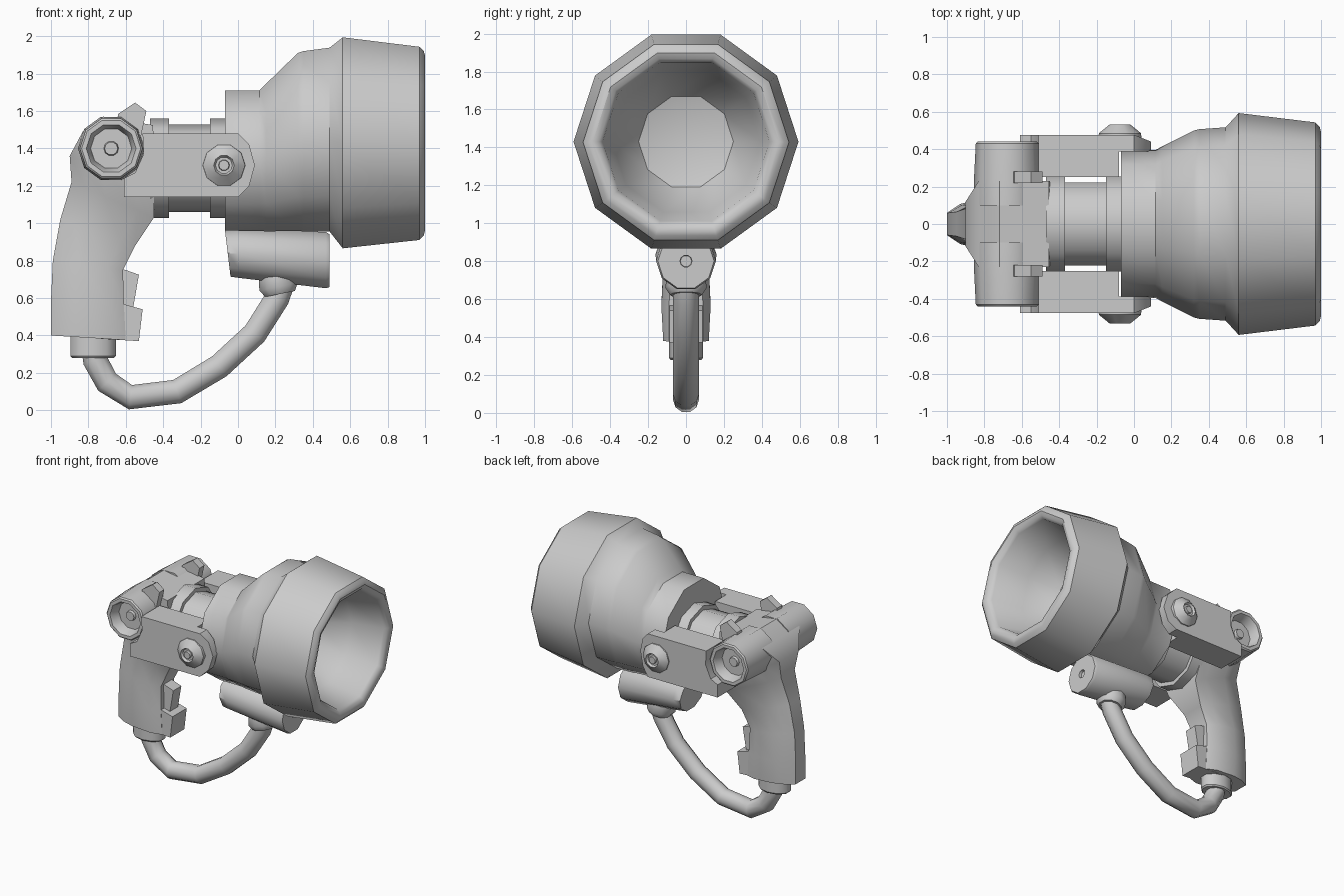
import bpy, bmesh
from math import cos, sin, tau, radians
from mathutils import Vector

old = bpy.data.objects.get("Cube")
if old:
    bpy.data.objects.remove(old, do_unlink=True)

grey = bpy.data.materials.new("plain grey")
grey.use_nodes = True
COLOUR = (0.6, 0.6, 0.6, 1)
grey.diffuse_color = COLOUR
grey.node_tree.nodes["Principled BSDF"].inputs["Base Color"].default_value = COLOUR


def loft(name, rings, angle=40):
    """Skin a list of equal-length rings and cap both ends."""
    bm = bmesh.new()
    loops = [[bm.verts.new(p) for p in ring] for ring in rings]
    n = len(rings[0])
    for a, b in zip(loops, loops[1:]):
        for i in range(n):
            j = (i + 1) % n
            bm.faces.new((a[i], a[j], b[j], b[i]))
    bm.faces.new(loops[0])
    bm.faces.new(loops[-1])
    bmesh.ops.remove_doubles(bm, verts=bm.verts, dist=0.0005)
    bmesh.ops.recalc_face_normals(bm, faces=bm.faces)
    mesh = bpy.data.meshes.new(name)
    bm.to_mesh(mesh)
    bm.free()
    mesh.materials.append(grey)
    mesh.shade_smooth()
    mesh.set_sharp_from_angle(angle=radians(angle))
    obj = bpy.data.objects.new(name, mesh)
    bpy.context.collection.objects.link(obj)
    return obj


def circle(centre, u, v, r, n=10):
    return [Vector(centre) + r * (cos(tau * i / n) * u + sin(tau * i / n) * v)
            for i in range(n)]


def turned(name, origin, axis, profile, n=10, side=(0, 1, 0)):
    """Turn a profile of (distance, radius) pairs around an axis."""
    d, u = Vector(axis).normalized(), Vector(side)
    v = d.cross(u)
    return loft(name, [circle(Vector(origin) + d * t, u, v, r, n)
                       for t, r in profile])


def slab(name, outline, y0, y1):
    """Extrude a side outline of (x, z) pairs across y."""
    return loft(name, [[(x, y, z) for x, z in outline] for y in (y0, y1)], 30)


Y, Z = Vector((0, 1, 0)), Vector((0, 0, 1))

# Lamp housing, flared from an offset neck, with a rounded rim and deep reflector
housing = [(-.07, 1.335, .394), (.115, 1.335, .395), (.15, 1.351, .415),
           (.32, 1.435, .5), (.35, 1.438, .507), (.49, 1.447, .517),
           (.56, 1.43, .593), (.97, 1.427, .543), (.993, 1.428, .518),
           (1, 1.429, .492), (.988, 1.43, .46), (.965, 1.43, .44),
           (.72, 1.43, .39), (.52, 1.43, .25), (.45, 1.43, .0001)]
loft("lamp_housing", [circle((x, 0, z), Y, Z, r) for x, z, r in housing], 37)

# Barrel with a raised collar at each end
turned("barrel", (-.47, 0, 1.293), (1, 0, 0),
       [(0, .266), (.1, .266), (.1, .234), (.32, .234), (.32, .266), (.42, .266)],
       side=(0, 0, 1))

# Handle and hub: back x, z, front x, z, then half widths at back, middle, front
sections = [(-1, .40, -.60, .375, .06, .12, .09), (-1, .58, -.61, .56, .06, .13, .09),
            (-.99, .8, -.615, .75, .06, .12, .08), (-.95, 1.02, -.55, .88, .065, .12, .09),
            (-.89, 1.22, -.45, 1.03, .085, .16, .15),
            (-.9, 1.36, -.45, 1.2, .12, .23, .23),
            (-.83, 1.49, -.45, 1.44, .23, .23, .23),
            (-.72, 1.57, -.455, 1.525, .23, .23, .23)]
rings = []
for xb, zb, xf, zf, back, mid, front in sections:
    half = [(0, back), (.18, (back + 2 * mid) / 3), (.4, mid), (.8, mid), (1, front)]
    half += [(t, -w) for t, w in reversed(half)]
    rings.append([(xb + (xf - xb) * t, w, zb + (zf - zb) * t) for t, w in half])
loft("handle", rings, 35)
slab("handle_foot", [(-.8, .386), (-.53, .37), (-.51, .54), (-.62, .57), (-.8, .57)],
     -.088, .088)
slab("trigger", [(-.65, .76), (-.6, .75), (-.53, .725), (-.56, .55), (-.65, .54)],
     -.05, .05)

# Paired parts on the two sides
for side, s in (("left", 1), ("right", -1)):
    out = (0, s, 0)
    turned("crossbar_" + side, (-.678, 0, 1.40), out,
           [(.1, .178), (.23, .178), (.43, .168), (.44, .158), (.44, .133),
            (.425, .125), (.36, .11), (.36, .04), (.38, .035), (.38, .0001)],
           side=(1, 0, 0))
    slab("crossbar_lug_" + side,
         [(-.65, 1.54), (-.64, 1.585), (-.55, 1.645), (-.49, 1.6), (-.52, 1.46)],
         s * .22, s * .28)
    # Fork arm: thick rear block and a thin rounded cheek by the neck
    rear = [(-.61, 1.14), (-.61, 1.24), (-.55, 1.27), (-.505, 1.37), (-.51, 1.48)]
    slab("arm_block_" + side, rear + [(-.08, 1.48), (-.08, 1.14)], s * .25, s * .46)
    cheek = rear + [(0, 1.48), (.06, 1.42), (.09, 1.31), (.06, 1.2), (0, 1.14)]
    loft("arm_cheek_" + side,
         [[(x, s * .388, z) for x, z in cheek],
          [(x, s * (.477 - max(x, 0) * .4), z) for x, z in cheek]], 30)
    turned("pivot_bolt_" + side, (-.075, 0, 1.31), out,
           [(.44, .116), (.485, .113), (.52, .07), (.532, .055), (.515, .045),
            (.515, .03), (.53, .027), (.53, .0001)], side=(1, 0, 0))

# Battery canister slung under the housing, slanted at the back end
canister = [(-.055, .84, .132, -.12), (.0, .838, .137, -.06), (.47, .803, .158, 0),
            (.49, .8, .148, 0), (.49, .8, .032, 0), (.47, .8, .03, 0),
            (.47, .8, .0001, 0)]
loft("canister", [circle((x, 0, z), Y * (.155 / .132 if x < .1 else 1),
                         Vector((lean, 0, 1)), r) for x, z, r, lean in canister])

# Cord and its two collars
foot_collar = turned("cord_collar_foot", (-.775, 0, .4), (0, 0, -1),
                     [(0, .128), (.11, .128), (.12, .118)])
for vert in foot_collar.data.vertices:
    vert.co.y *= .7
turned("cord_collar_canister", (.205, 0, .72), (.03, 0, -.15),
       [(0, .1), (.06, .11), (.1, .085)])
path = [Vector((x, 0, z)) for x, z in
        [(-.77, .32), (-.765, .27), (-.7, .15), (-.575, .07), (-.325, .1),
         (-.1, .235), (.09, .41), (.21, .6), (.23, .66)]]
rings = []
for i, p in enumerate(path):
    d = (path[min(i + 1, len(path) - 1)] - path[max(i - 1, 0)]).normalized()
    rings.append(circle(p, Y, d.cross(Y), .069))
loft("cord", rings)
